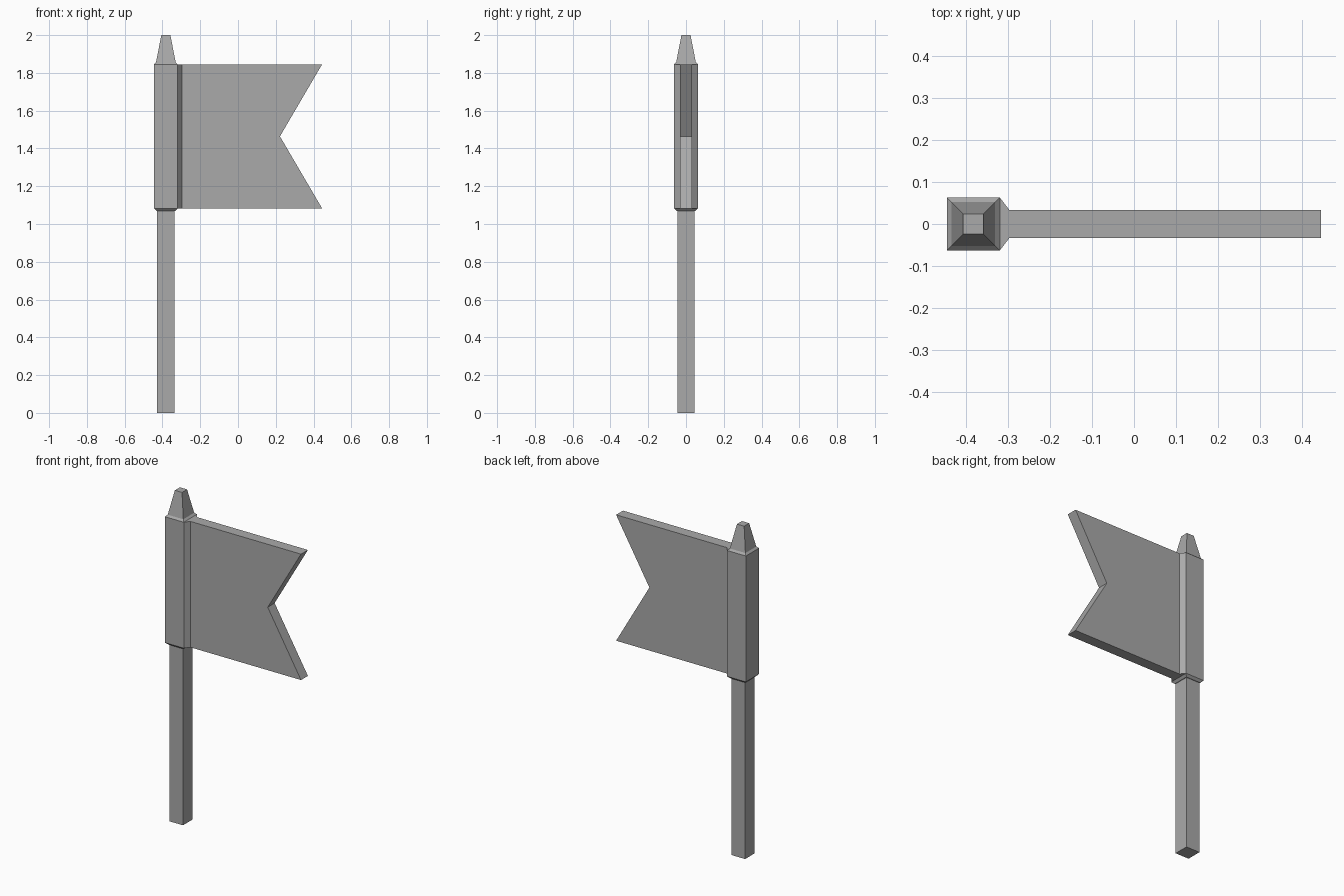
import bpy, bmesh

if "Cube" in bpy.data.objects:
    bpy.data.objects.remove(bpy.data.objects["Cube"])

grey = bpy.data.materials.new("grey")
grey.diffuse_color = (0.4, 0.4, 0.4, 1)
grey.use_nodes = True
grey.node_tree.nodes["Principled BSDF"].inputs["Base Color"].default_value = grey.diffuse_color
CX = -0.382  # pole axis


def finish(name, bm):
    bmesh.ops.recalc_face_normals(bm, faces=bm.faces)
    mesh = bpy.data.meshes.new(name)
    bm.to_mesh(mesh)
    bm.free()
    mesh.materials.append(grey)
    obj = bpy.data.objects.new(name, mesh)
    bpy.context.collection.objects.link(obj)


def square_loft(name, levels):
    """Stack of square rings (height, half width), capped at both ends."""
    bm = bmesh.new()
    rings = [[bm.verts.new((CX + sx * h, sy * h, z))
              for sx, sy in ((-1, -1), (1, -1), (1, 1), (-1, 1))] for z, h in levels]
    for a, b in zip(rings, rings[1:]):
        for i in range(4):
            j = (i + 1) % 4
            bm.faces.new((a[i], a[j], b[j], b[i]))
    bm.faces.new(rings[0])
    bm.faces.new(rings[-1])
    finish(name, bm)


def prism(name, points, offset):
    """Extrude a closed outline along an offset."""
    bm = bmesh.new()
    face = bm.faces.new([bm.verts.new(p) for p in points])
    ext = bmesh.ops.extrude_face_region(bm, geom=[face])
    verts = [v for v in ext["geom"] if isinstance(v, bmesh.types.BMVert)]
    bmesh.ops.translate(bm, verts=verts, vec=offset)
    finish(name, bm)


# Square pole
square_loft("pole", [(0, 0.046), (1.075, 0.046)])

# Sleeve around the pole with small chamfers, and tapered finial
square_loft("sleeve", [(1.07, 0.05), (1.083, 0.063), (1.845, 0.063), (1.856, 0.052)])
square_loft("finial", [(1.856, 0.052), (2.0, 0.024)])

# Sloped collar joining the sleeve to the cloth
Z0, Z1, T = 1.083, 1.845, 0.033
prism("collar", [(-0.319, -0.063, Z0), (-0.296, -T, Z0),
                 (-0.296, T, Z0), (-0.319, 0.063, Z0)], (0, 0, Z1 - Z0))

# Swallow-tailed flag
prism("flag", [(-0.296, -T, Z0), (0.445, -T, Z0), (0.222, -T, 1.464),
               (0.445, -T, Z1), (-0.296, -T, Z1)], (0, 2 * T, 0))
